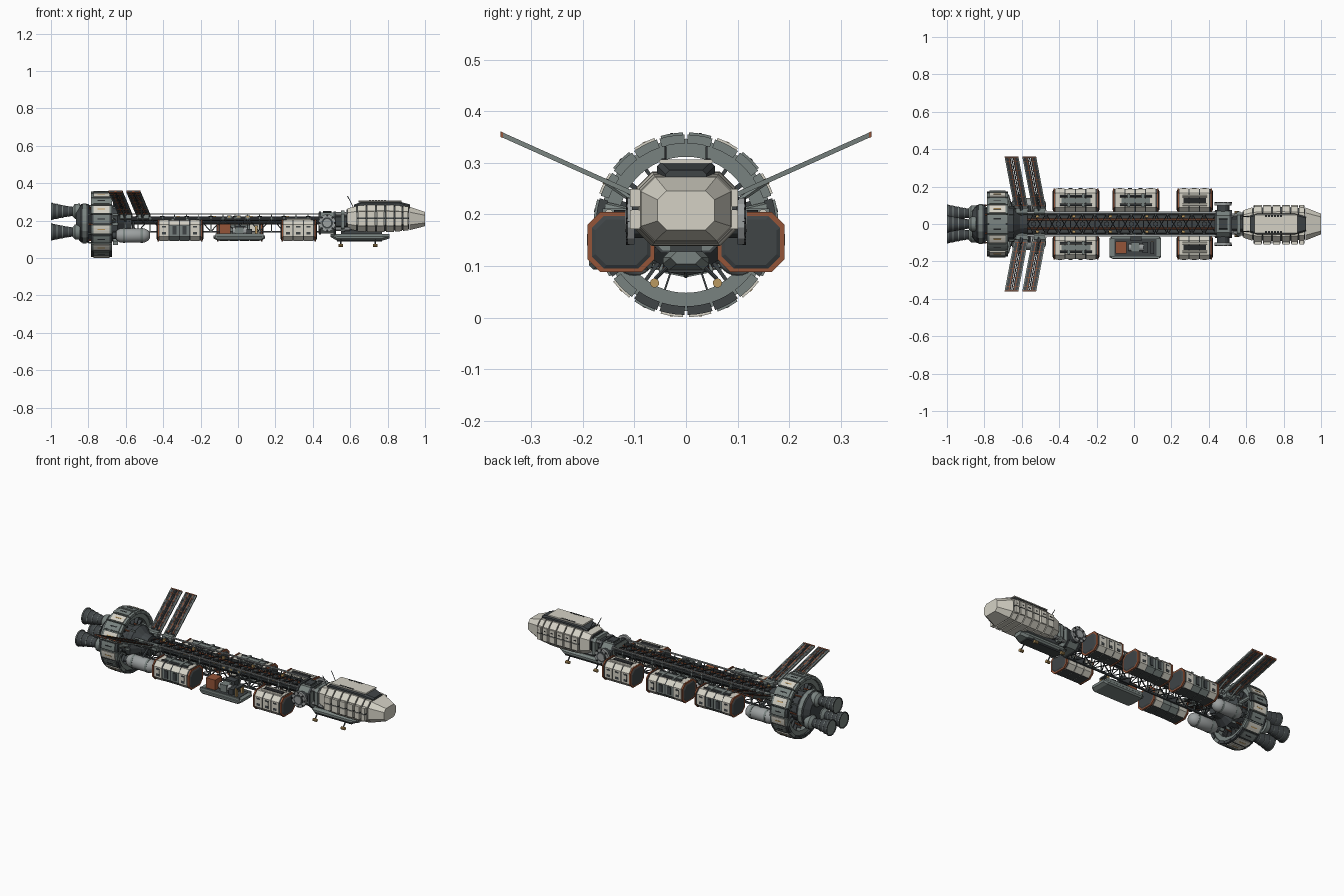
import bpy, bmesh
from math import sin, cos, pi
from mathutils import Vector

cube = bpy.data.objects.get("Cube")
if cube:
    bpy.data.objects.remove(cube)

COLOURS = {"cream": (.66, .64, .56), "grey": (.19, .225, .215), "dark": (.05, .058, .062),
           "black": (.018, .02, .022), "rust": (.30, .09, .04), "tan": (.50, .32, .12),
           "steel": (.33, .35, .35)}
NAMES = list(COLOURS)
MATS = []
for n, c in COLOURS.items():
    m = bpy.data.materials.new(n)
    m.use_nodes = True
    m.diffuse_color = (*c, 1)
    m.node_tree.nodes["Principled BSDF"].inputs["Base Color"].default_value = (*c, 1)
    MATS.append(m)


def octagon(x, yc, hy, z0, z1, c):
    """Chamfered rectangle across the x axis."""
    a, b = yc - hy, yc + hy
    return [(x, *p) for p in ((a + c, z0), (b - c, z0), (b, z0 + c), (b, z1 - c),
                              (b - c, z1), (a + c, z1), (a, z1 - c), (a, z0 + c))]


def circle(p, axis, r, n):
    u = axis.orthogonal().normalized()
    v = axis.normalized().cross(u)
    return [p + r * (u * cos(2 * pi * i / n) + v * sin(2 * pi * i / n)) for i in range(n)]


class Part:
    def __init__(self, name):
        self.name, self.bm = name, bmesh.new()

    def loft(self, rings, mat, closed=False):
        rows = [[self.bm.verts.new(p) for p in ring] for ring in rings]
        n, faces = len(rows[0]), []
        pairs = list(zip(rows, rows[1:])) + ([(rows[-1], rows[0])] if closed else [])
        for a, b in pairs:
            faces += [self.bm.faces.new((a[i], a[(i + 1) % n], b[(i + 1) % n], b[i])) for i in range(n)]
        if not closed:
            faces += [self.bm.faces.new(rows[0]), self.bm.faces.new(rows[-1])]
        for f in faces:
            f.material_index = NAMES.index(mat)
        return faces

    def box(self, x0, x1, y0, y1, z0, z1, mat):
        self.loft([[(x, y0, z0), (x, y1, z0), (x, y1, z1), (x, y0, z1)] for x in (x0, x1)], mat)

    def block(self, x0, x1, yc, hy, z0, z1, c, mat):
        return self.loft([octagon(x, yc, hy, z0, z1, c) for x in (x0, x1)], mat)

    def tube(self, p, q, r, mat, n=6):
        p, q = Vector(p), Vector(q)
        self.loft([circle(e, q - p, r, n) for e in (p, q)], mat)

    def turn(self, profile, y, z, mat, n=20):
        """Lathe (x, r) pairs round an axis along x."""
        self.loft([circle(Vector((x, y, z)), Vector((1, 0, 0)), r, n) for x, r in profile], mat)

    def strip(self, p, q, w, t, mat):
        self.loft([[(e[0] + i * w, e[1], e[2] + j * t) for i, j in ((-1, -1), (1, -1), (1, 1), (-1, 1))]
                   for e in (p, q)], mat)

    def arc(self, x0, x1, r0, r1, a0, a1, mat, steps=3, closed=False):
        angles = [a0 + (a1 - a0) * i / steps for i in range(steps + (not closed))]
        self.loft([[(x, r * sin(a), AXIS + r * cos(a)) for x, r in ((x0, r0), (x1, r0), (x1, r1), (x0, r1))]
                   for a in angles], mat, closed)

    def done(self, smooth=False):
        bmesh.ops.recalc_face_normals(self.bm, faces=self.bm.faces)
        me = bpy.data.meshes.new(self.name)
        self.bm.to_mesh(me)
        self.bm.free()
        for m in MATS:
            me.materials.append(m)
        ob = bpy.data.objects.new(self.name, me)
        bpy.context.collection.objects.link(ob)
        if smooth:
            bpy.ops.object.select_all(action="DESELECT")
            ob.select_set(True)
            bpy.context.view_layer.objects.active = ob
            bpy.ops.object.shade_smooth_by_angle(angle=.6)


AXIS = .18
SIDES = (-1, 1)

# Habitat ring: alternating cream and grey plates, dark at the bottom, with slits and spokes
p = Part("habitat_ring")
p.arc(-.775, -.685, .132, .167, 0, 2 * pi, "grey", 60, True)
for i in range(20):
    a, s = i * pi / 10, pi / 10
    j = min(i, 19 - i)
    c = "cream" if j % 2 else "grey"
    p.arc(-.787, -.673, .158, .175, a + .015, a + s - .015, "dark" if j in (4, 6, 8, 9) else "grey")
    p.arc(-.772, -.688, .17, .1793, a + .035, a + s - .035, c)
    p.arc(-.75, -.71, .17, .1802, a + .14, a + s - .14, "tan" if j % 2 else "black")
    y, z = sin(a), cos(a)
    p.strip((-.73, .06 * y, AXIS + .06 * z), (-.73, .137 * y, AXIS + .137 * z), .025, .006, "dark")
p.done()

# Engine block and three bells
p = Part("engine_block")
p.turn([(-.865, .07), (-.84, .102), (-.80, .104), (-.785, .085), (-.69, .085), (-.67, .098),
        (-.645, .098), (-.61, .065), (-.57, .055)], 0, AXIS + .005, "dark", 16)
p.turn([(-.832, .107), (-.81, .107)], 0, AXIS + .005, "grey", 16)
for i in range(12):
    a = i * pi / 6
    y, z = sin(a), cos(a)
    p.strip((-.655, .09 * y, AXIS + .09 * z), (-.655, .104 * y, AXIS + .104 * z), .014, .006, "grey")
    p.tube((-.80, .1 * y, AXIS + .1 * z), (-.68, .09 * y, AXIS + .09 * z), .004, "rust" if i % 2 else "grey")
for s in SIDES:
    p.tube((-.66, s * .08, .195), (-.68, s * .155, .212), .012, "grey", 8)
p.done()
p = Part("engine_bells")
for y, z in ((0, .249), (-.058, .139), (.058, .139)):
    p.turn([(-.845, .042), (-.872, .04), (-.885, .025)], y, z, "grey")
    p.turn([(-.88, .024), (-.92, .03), (-.96, .038), (-1, .046), (-1, .043),
            (-.96, .034), (-.91, .02)], y, z, "dark")
    for x, r in ((-.91, .0295), (-.94, .0355), (-.97, .0415), (-.996, .0475)):
        p.turn([(x, r), (x + .004, r)], y, z, "grey")
p.done(True)

# Fuel tanks
p = Part("fuel_tanks")
for s in SIDES:
    y = .1 * s
    p.turn([(-.655, .012), (-.65, .026), (-.63, .038), (-.5, .038), (-.48, .028), (-.47, .012)], y, .12, "steel", 24)
    for x in (-.615, -.52):
        p.turn([(x, .0395), (x + .012, .0395)], y, .12, "grey", 24)
    p.turn([(-.67, .018), (-.65, .018)], y, .12, "dark", 12)
    p.tube((-.56, y, .15), (-.56, .04 * s, .19), .008, "dark")
p.done(True)

# Swept radiator wings with rust rails and tips
p = Part("radiators")
for s in SIDES:
    for root, tip in ((-.60, -.655), (-.505, -.56)):
        def at(t, dx=0, dz=0):
            return (root + (tip - root) * t + dx, s * (.07 + .29 * t), .226 + .13 * t + dz)
        for d in SIDES:
            p.strip(at(.08, d * .019), at(1, d * .019), .013, .003, "dark")
            p.strip(at(.08, d * .015), at(.98, d * .015), .002, .0045, "rust")
        for d in (-.034, 0, .034):
            p.strip(at(0, d), at(.985, d), .003, .005, "grey" if d else "dark")
        for i in range(12):
            t = .1 + i * .08
            p.strip(at(t), at(t + .007), .035, .004, "dark" if i % 2 else "rust")
        p.strip(at(.985), at(1), .037, .0055, "rust")
        p.tube((root, s * .05, .19), at(.3), .006, "grey")
        p.tube((root, s * .05, .222), at(.1), .012, "dark")
        p.block(root - .03, root + .03, s * .07, .018, .205, .24, .006, "grey")
p.done()

# Lattice spine with pipes, walkway rails and equipment
p = Part("spine_truss")
X0, X1, BAYS = -.6, .44, 16
step = (X1 - X0) / BAYS
for s in SIDES:
    for z in (.14, .214):
        p.box(X0, X1, s * .055 - .005, s * .055 + .005, z - .005, z + .005, "dark")
    p.box(X0, X1, s * .062 - .005, s * .062 + .005, .231, .237, "steel")
    p.tube((X0, s * .024, .214), (X1, s * .024, .214), .005, "rust")
    for i in range(BAYS):
        a, b = X0 + i * step, X0 + (i + 1) * step
        z0, z1 = (.14, .214) if i % 2 else (.214, .14)
        p.tube((a, s * .055, z0), (b, s * .055, z1), .0035, "dark", 4)
        p.tube((a, s * .058, .14), (a, s * .06, .232), .0035, "grey", 4)
        p.tube((a, -s * .055, .14), (b, s * .055, .14), .003, "dark", 4)
        p.tube((a, -s * .055, .219), (b, s * .055, .219), .003, "black", 4)
        if i % 3 == 1:
            p.box(a + .012, a + .028, s * .042 - .006, s * .042 + .006, .212, .224, "tan")
for i in range(BAYS + 1):
    x = X0 + i * step
    p.box(x - .003, x + .003, -.055, .055, .214, .222, "dark")
    if i % 2:
        p.box(x - .012, x + .012, -.012, .012, .208, .223, "dark")
p.block(X0, X1, 0, .052, .197, .21, .005, "dark")
p.block(X0, X1, 0, .03, .178, .2, .008, "dark")
for x in (-.06, -.01, .04):
    p.box(x, x + .024, -.066, -.052, .212, .228, "grey")
    p.box(x + .006, x + .018, -.0675, -.06, .216, .224, "tan")
for x in (-.31, .01, .325):
    for s in SIDES:
        p.box(x - .03, x + .03, s * .07 - .02, s * .07 + .02, .14, .17, "dark")
p.done()


# Cargo pods: plated octagonal cans with rust end rims
def pod(name, x0, x1, yc, bands):
    q = Part(name)
    q.loft([octagon(x, yc, .06 - g, .092 + g, .2 - g, .024 - g / 3)
            for x, g in ((x0, .01), (x0 + .006, 0), (x1 - .006, 0), (x1, .01))], "dark")
    for a, b in ((x0 + .004, x0 + .012), (x1 - .012, x1 - .004)):
        q.block(a, b, yc, .065, .088, .205, .025, "rust")
    w = (x1 - x0 - .03) / bands
    s = 1 if yc > 0 else -1
    for i in range(bands):
        a, b = x0 + .015 + i * w, x0 + .015 + (i + 1) * w - .006
        middle = bands > 3 and 0 < i < bands - 1
        for f in q.block(a, b, yc, .061 if middle else .064, .091, .201 if middle else .203, .025, "cream"):
            z = f.calc_center_median().z
            if z < .095:
                f.material_index = NAMES.index("dark")
            elif middle and z < .17:
                f.material_index = NAMES.index("grey")
        c, h = (a + b) / 2, w * .2
        q.box(c - h, c + h, yc + s * .055, yc + s * .0655, .125, .17, "dark")
        if not middle:
            q.box(c - h, c + h, yc + s * .06, yc + s * .066, .14, .162, "cream")
    # Roof rack: paired slabs over a channel
    m, h = (x0 + x1) / 2, (x1 - x0) * .34
    for d in SIDES:
        q.block(m - h, m + h, yc + d * .023, .007, .196, .21, .004, "dark" if bands > 3 else "cream")
    q.box(m - h * .9, m + h * .9, yc - .014, yc + .014, .195, .209, "grey" if bands > 3 else "black")
    if bands > 3:
        for d in SIDES:
            q.box(m + d * h * .45 - .007, m + d * h * .45 + .007, yc - .036, yc + .036, .195, .212, "grey")
    q.done()


for label, s in (("right", -1), ("left", 1)):
    pod(label + "_rear_pod", -.435, -.185, s * .126, 4)
    pod(label + "_front_pod", .228, .422, s * .126, 3)
pod("left_middle_pod", -.115, .135, .126, 4)

# Open cargo tray with its load
p = Part("cargo_tray")
p.loft([octagon(x, -.126, h, z, .12, .008) for x, h, z in
        ((-.13, .052, .104), (-.11, .062, .093), (.125, .062, .093), (.145, .052, .104))], "grey")
p.box(-.105, .12, -.175, -.077, .11, .1225, "dark")
for y in (-.18, -.072):
    p.box(-.12, .135, y - .005, y + .005, .112, .13, "grey")
p.box(-.1, -.04, -.158, -.094, .12, .182, "rust")
p.tube((-.03, -.126, .145), (.05, -.126, .145), .02, "steel", 12)
p.box(-.015, .03, -.15, -.1, .12, .165, "grey")
p.box(.045, .075, -.155, -.095, .12, .155, "dark")
for y in (-.155, -.1):
    p.box(.092, .104, y - .006, y + .006, .12, .17, "tan")
p.box(.088, .108, -.16, -.095, .165, .174, "dark")
p.done()

# Docking node with bolted side ports and neck
p = Part("docking_node")
p.block(.43, .525, 0, .07, .13, .242, .025, "grey")
for x in (.432, .51):
    p.block(x, x + .013, 0, .076, .125, .247, .028, "dark")
for s in SIDES:
    for y0, y1, r, c in ((.06, .102, .034, "dark"), (.1, .114, .047, "steel"),
                         (.11, .116, .031, "dark"), (.112, .118, .022, "steel")):
        p.tube((.477, s * y0, .187), (.477, s * y1, .187), r, c, 12)
    for i in range(8):
        x, z = .477 + .04 * cos(i * pi / 4), .187 + .04 * sin(i * pi / 4)
        p.tube((x, s * .11, z), (x, s * .1165, z), .006, "black")
    for z in (.155, .235):
        p.tube((.52, s * .045, z), (.6, s * .055, z), .01, "steel", 8)
p.block(.52, .6, 0, .042, .155, .235, .015, "dark")
p.block(.55, .57, 0, .068, .14, .255, .02, "grey")
p.block(.455, .5, 0, .03, .24, .25, .005, "dark")
p.done()

# Command hull: dark core under plated rings, plain faceted nose
STATIONS = [(.575, .07, .16, .262), (.65, .095, .14, .282), (.82, .097, .138, .284),
            (.915, .089, .148, .274), (1, .055, .17, .246)]


def hull(x, grow=0):
    for a, b in zip(STATIONS, STATIONS[1:]):
        if x <= b[0]:
            t = (x - a[0]) / (b[0] - a[0])
            hy, z0, z1 = (a[k] + (b[k] - a[k]) * t for k in (1, 2, 3))
            return octagon(x, 0, hy + grow, z0 - grow, z1 + grow, .32 * hy)


p = Part("command_hull")
p.loft([hull(x, -.006) for x in (.58, .65, .82, .915)], "dark")
cuts = [.585, .64, .69, .74, .79, .84, .882, .918]
for a, b in zip(cuts, cuts[1:]):
    p.loft([hull(a), hull(b - .006)], "cream")
p.loft([hull(x) for x in (.918, 1)], "cream")
for a, b in zip(cuts[1:-1], cuts[2:]):
    for s in SIDES:
        for z0, z1 in ((.172, .209), (.215, .249)):
            p.box(a + .003, b - .009, s * .095 - .014, s * .095 + .006, z0, z1, "cream")
        p.box(a + .014, b - .02, s * .095 - .01, s * .1025, .228, .233, "black")
        p.box(a, b - .006, s * .095 - .01, s * .095 + .003, .209, .215, "dark")
p.done()

# Upper deck with window strips and masts
p = Part("upper_deck")
p.loft([octagon(x, 0, h, .265, z, .008) for x, h, z in
        ((.62, .045, .284), (.66, .056, .302), (.86, .056, .302), (.92, .04, .286))], "dark")
p.block(.645, .875, 0, .052, .299, .307, .003, "cream")
for s in SIDES:
    for i in range(6):
        p.box(.7 + i * .016, .711 + i * .016, s * .043 - .005, s * .043 + .005, .3, .3085, "black")
    p.tube((.62, s * .04, .265), (.585, s * .04, .332), .002, "dark", 5)
p.done()

# Belly pod with sensor booms
p = Part("belly_pod")
p.loft([octagon(x, 0, h, z, .128, .012) for x, h, z in
        ((.495, .03, .112), (.53, .045, .092), (.77, .045, .092), (.81, .03, .104))], "grey")
p.block(.55, .77, 0, .03, .12, .155, .006, "dark")
p.block(.53, .77, 0, .036, .087, .1, .005, "dark")
for x in (.55, .735):
    for s in SIDES:
        p.tube((x, s * .035, .1), (x, s * .06, .075), .004, "dark")
        p.tube((x - .012, s * .061, .067), (x + .012, s * .061, .067), .009, "tan", 10)
p.done()
